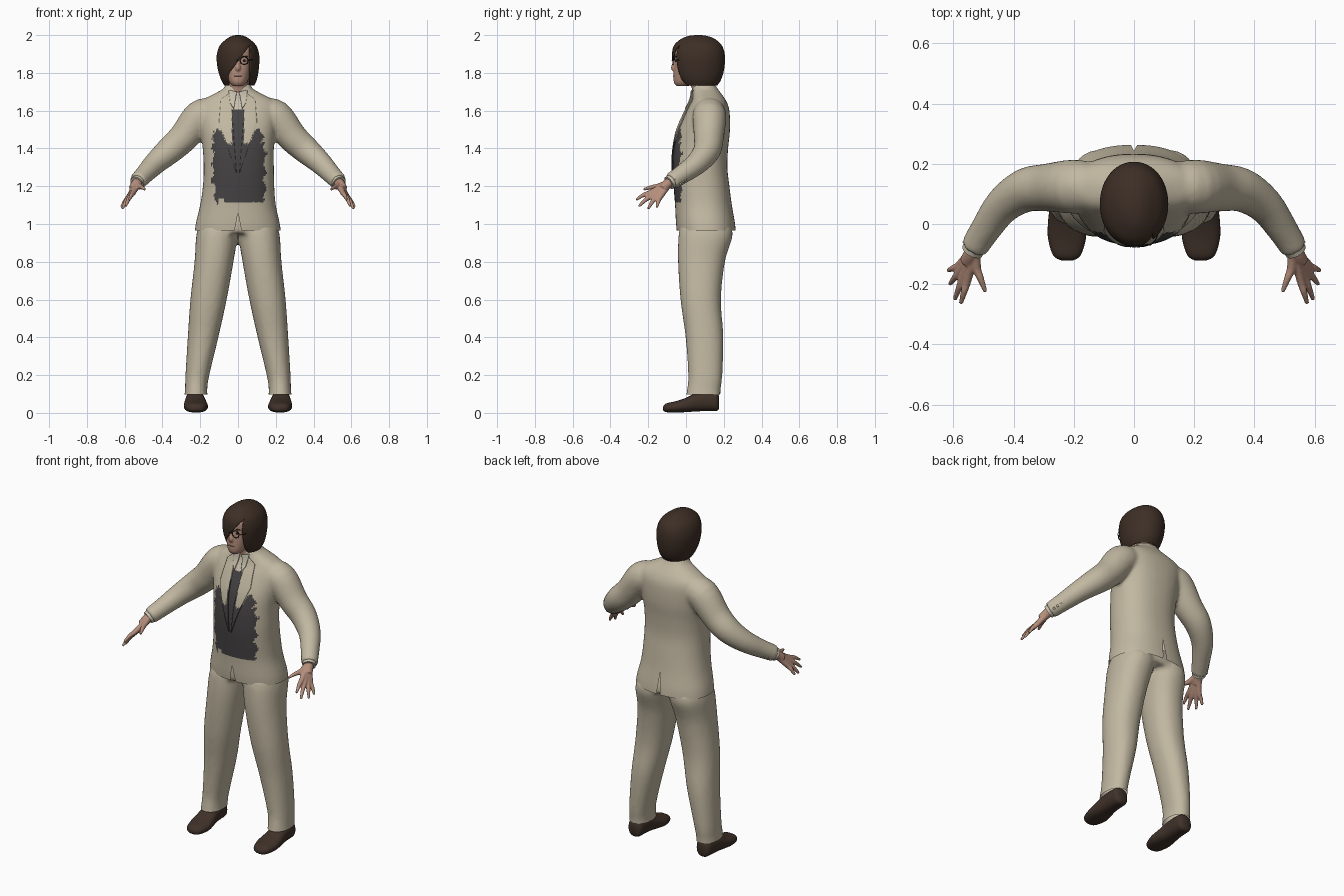
import bpy, bmesh, math, random
from mathutils import Vector
from mathutils.bvhtree import BVHTree

if "Cube" in bpy.data.objects:
    bpy.data.objects.remove(bpy.data.objects["Cube"])

random.seed(4)
COLOURS = {"beige_cloth": (.54, .48, .36), "cream_shirt": (.58, .53, .42), "charcoal": (.062, .057, .058),
           "brown_hair": (.047, .028, .019), "brown_leather": (.05, .031, .022), "skin": (.46, .27, .20),
           "black_frame": (.012, .01, .01), "eye_white": (.5, .42, .36), "lip": (.25, .11, .085)}
MAT = {}
for key, c in COLOURS.items():
    MAT[key] = bpy.data.materials.new(key)
    MAT[key].diffuse_color = (*c, 1)


def smooth(rows, k=5):
    """Catmull-Rom resampling of a table of section rows."""
    out = []
    for i in range(len(rows) - 1):
        a, b, c, d = rows[max(i - 1, 0)], rows[i], rows[i + 1], rows[min(i + 2, len(rows) - 1)]
        for j in range(k):
            t = j / k
            out.append([.5 * (2*q + (r - p)*t + (2*p - 5*q + 4*r - s)*t*t + (3*q - p - 3*r + s)*t**3)
                        for p, q, r, s in zip(a, b, c, d)])
    return out + [list(rows[-1])]


def loft(bm, rings, caps=True):
    vs = [[bm.verts.new(p) for p in ring] for ring in rings]
    n = len(vs[0])
    for a, b in zip(vs, vs[1:]):
        for i in range(n):
            bm.faces.new((a[i], a[(i + 1) % n], b[(i + 1) % n], b[i]))
    if caps:
        bm.faces.new(vs[0])
        bm.faces.new(vs[-1])


def sections(bm, rows, axis="Z", p=2.0, n=40, caps=True, side=1):
    """Loft through super-ellipses; row = position, a0, a1, b0, b1."""
    rings = []
    for pos, a0, a1, b0, b1 in smooth(rows):
        ring = []
        for i in range(n):
            t = 2 * math.pi * i / n
            c, s = math.cos(t), math.sin(t)
            a = (a0 + a1)/2 + (a1 - a0)/2 * math.copysign(abs(c)**(2/p), c)
            b = (b0 + b1)/2 + (b1 - b0)/2 * math.copysign(abs(s)**(2/p), s)
            ring.append((a * side, b, pos) if axis == "Z" else (a * side, pos, b))
        rings.append(ring)
    loft(bm, rings, caps)


def tube(bm, rows, n=12, side=1, k=4):
    """Round tube along a path; row = x, y, z, radius."""
    rows = smooth(rows, k)
    pts = [Vector((r[0] * side, r[1], r[2])) for r in rows]
    rings = []
    for i, r in enumerate(rows):
        t = (pts[min(i + 1, len(pts) - 1)] - pts[max(i - 1, 0)]).normalized()
        u = t.cross(Vector((.05, .3, 1))).normalized()
        v = t.cross(u)
        rings.append([pts[i] + r[3] * (math.cos(2*math.pi*j/n)*u + math.sin(2*math.pi*j/n)*v) for j in range(n)])
    loft(bm, rings)


def finish(name, bm, mats, rule=None, angle=50):
    bmesh.ops.recalc_face_normals(bm, faces=bm.faces[:])
    me = bpy.data.meshes.new(name)
    bm.to_mesh(me)
    bm.free()
    ob = bpy.data.objects.new(name, me)
    bpy.context.collection.objects.link(ob)
    for m in mats:
        me.materials.append(MAT[m])
    if rule:
        for f in me.polygons:
            f.material_index = rule(f.center)
    bpy.ops.object.select_all(action='DESELECT')
    ob.select_set(True)
    bpy.context.view_layer.objects.active = ob
    bpy.ops.object.shade_smooth_by_angle(angle=math.radians(angle))
    return ob


def fuse(bm, voxel, iterations):
    """Merge overlapping closed volumes into one soft surface."""
    ob = finish("fuse_helper", bm, [])
    m = ob.modifiers.new("merge", 'REMESH')
    m.mode, m.voxel_size = 'VOXEL', voxel
    s = ob.modifiers.new("soften", 'SMOOTH')
    s.factor, s.iterations = .5, iterations
    me = bpy.data.meshes.new_from_object(ob.evaluated_get(bpy.context.evaluated_depsgraph_get()))
    out = bmesh.new()
    out.from_mesh(me)
    bpy.data.objects.remove(ob)
    bpy.data.meshes.remove(me)
    return out


def cut(bm, co, no, clear=False):
    bmesh.ops.bisect_plane(bm, geom=bm.verts[:] + bm.edges[:] + bm.faces[:], plane_co=co, plane_no=no,
                           clear_inner=clear)


def drop(bm, test):
    dead = [f for f in bm.faces if test(f.calc_center_median())]
    bmesh.ops.delete(bm, geom=dead, context='FACES')


# Jacket: body and both sleeves fused together
bm = bmesh.new()
sections(bm, [(.93, -.232, .23, -.045, .265), (1.0, -.224, .222, -.053, .26), (1.1, -.201, .2, -.058, .243),
              (1.2, -.186, .192, -.066, .23), (1.3, -.182, .19, -.071, .219), (1.4, -.187, .19, -.066, .223),
              (1.5, -.2, .2, -.046, .233), (1.6, -.21, .21, -.002, .23), (1.65, -.196, .196, .025, .214),
              (1.69, -.125, .125, .035, .187), (1.715, -.08, .08, .035, .168), (1.74, -.066, .066, .04, .155)], p=2.3)
for s in (1, -1):
    tube(bm, [(.13, .122, 1.585, .08), (.2, .124, 1.567, .09), (.285, .121, 1.462, .08), (.36, .112, 1.392, .073),
              (.435, .062, 1.325, .061), (.493, -.018, 1.265, .051), (.532, -.08, 1.225, .046)], 24, s)
jacket = fuse(bm, .01, 6)
cut(jacket, (0, 0, .965), (0, 0, 1), True)
# Back vent and front cutaway
for top, half, sign in ((1.1, .012, 1), (1.06, .018, -1)):
    for s in (1, -1):
        cut(jacket, (0, 0, top), Vector((s * (top - .965), 0, half)))
    drop(jacket, lambda c: (c.y - .1) * sign > 0 and abs(c.x) < half * (top - c.z) / (top - .965))
surface = BVHTree.FromBMesh(jacket)


def cloth(c):
    """0 beige, 1 charcoal front panel with ragged edge, 2 shirt opening."""
    if c.y > .07 or abs(c.x) > .17:
        return 0
    if c.z > 1.605:
        return 2 if abs(c.x) < .012 + (c.z - 1.6) * .4 else 0
    rag = .008 * math.sin(c.z * 70) + random.uniform(-.006, .006)
    x = abs(c.x)
    # Beige lapel tongues reach down beside the centre strip
    if c.z > 1.43 + rag and x > .032:
        outer = .06 + .035 * min(1, (c.z - 1.43) / .07)
        if x < outer or c.z > 1.51 + rag or x > .128 + rag:
            return 0
        return 1
    if c.z > 1.5:
        return int(x < .036)
    low = 1.112 if c.x > -.07 else 1.14 if c.x > -.105 else 1.085
    left = -.112 - .02 * min(1, max(0, c.z - 1.12) / .1)
    return int(left + rag < c.x < .142 + rag and c.z > low + rag * .8)


CLOTH = ["beige_cloth", "charcoal", "cream_shirt"]
finish("jacket", jacket, CLOTH, cloth)


def plate(name, quad, mats, rule=None, lift=.004, nu=8, nv=16):
    """Thin quad patch draped on the jacket front; corners are x, z."""
    bm = bmesh.new()
    a, b, c, d = (Vector(q) for q in quad)
    grid = []
    for j in range(nv + 1):
        row = []
        for i in range(nu + 1):
            q = a.lerp(b, i / nu).lerp(d.lerp(c, i / nu), j / nv)
            hit = surface.ray_cast(Vector((q.x, -1, q.y)), Vector((0, 1, 0)))[0]
            row.append(bm.verts.new((q.x, (hit.y if hit else .03) - lift, q.y)))
        grid.append(row)
    for j in range(nv):
        for i in range(nu):
            bm.faces.new((grid[j][i], grid[j][i+1], grid[j+1][i+1], grid[j+1][i]))
    ob = finish(name, bm, mats, rule)
    m = ob.modifiers.new("thickness", 'SOLIDIFY')
    m.thickness, m.offset = .006, 0


for s, side in ((1, "left"), (-1, "right")):
    plate(side + "_lapel", [(s*.04, 1.695), (s*.09, 1.66), (s*.1, 1.54), (s*.008, 1.27)], CLOTH, cloth,
          nu=14, nv=40)
    plate(side + "_shirt_collar", [(s*.006, 1.70), (s*.05, 1.71), (s*.042, 1.64), (s*.022, 1.61)],
          ["cream_shirt"], lift=.008)

    # Shirt cuff and sleeve buttons
    bm = bmesh.new()
    tube(bm, [(.517, -.055, 1.24, .038), (.537, -.09, 1.217, .037)], 20, s)
    finish(side + "_shirt_cuff", bm, ["cream_shirt"])
    bm = bmesh.new()
    for i in range(3):
        ball = bmesh.ops.create_uvsphere(bm, u_segments=8, v_segments=6, radius=.007)["verts"]
        bmesh.ops.translate(bm, verts=ball, vec=(s * (.545 - i*.011), -.03 + i*.017, 1.212 + i*.013))
    finish(side + "_sleeve_buttons", bm, ["beige_cloth"])

    # Hand: palm, four fingers and thumb fused
    bm = bmesh.new()
    wrist = (.528, -.08, 1.225)
    knuckles = [(.553, -.185, 1.168), (.566, -.174, 1.154), (.576, -.155, 1.145), (.58, -.137, 1.142)]
    tips = [(.575, -.264, 1.128), (.595, -.25, 1.093), (.612, -.2, 1.08), (.618, -.155, 1.088)]
    tube(bm, [(.52, -.06, 1.237, .028), (.54, -.1, 1.21, .027), (.555, -.125, 1.185, .025)], 12, s)
    for k, t in zip(knuckles, tips):
        mid = [(a + b) / 2 for a, b in zip(k, t)]
        mid[2] += .006
        tube(bm, [(*wrist, .018), (*k, .0145), (*mid, .0115), (*t, .007)], 10, s)
    tube(bm, [(*wrist, .018), (.523, -.145, 1.2, .0155), (.51, -.18, 1.195, .012), (.493, -.225, 1.183, .007)], 10, s)
    finish(side + "_hand", fuse(bm, .0045, 3), ["skin"], angle=80)

    # Shoe
    bm = bmesh.new()
    sections(bm, [(-.122, .205, .238, .014, .032), (-.105, .178, .268, .004, .05), (-.05, .16, .285, .002, .063),
                  (0, .163, .286, .004, .08), (.06, .174, .28, .008, .108), (.12, .178, .276, .01, .115),
                  (.16, .184, .27, .01, .11), (.174, .2, .255, .02, .09)], "Y", 2.4, 28, side=s)
    finish(side + "_shoe", bm, ["brown_leather"])

# Trousers: hips and both legs fused
bm = bmesh.new()
sections(bm, [(.95, -.21, .21, -.03, .24), (1.0, -.2, .2, -.035, .235), (1.06, -.18, .18, -.03, .215)], p=2.3)
for s in (1, -1):
    sections(bm, [(.07, .158, .287, -.004, .182), (.12, .163, .281, .005, .183), (.2, .152, .278, .012, .192),
                  (.4, .104, .266, -.002, .198), (.6, .06, .252, -.029, .185), (.8, .024, .23, -.042, .206),
                  (.93, .003, .222, -.04, .245), (.99, .0, .208, -.03, .24)], p=2.2, side=s)
trousers = fuse(bm, .012, 4)
cut(trousers, (0, 0, .098), (0, 0, 1), True)
finish("trousers", trousers, ["beige_cloth"])

# Neck, head and nose
bm = bmesh.new()
tube(bm, [(0, .1, 1.62, .056), (0, .085, 1.72, .054), (0, .07, 1.80, .055)], 24)
sections(bm, [(1.73, -.026, .026, -.05, .01), (1.75, -.046, .046, -.064, .06), (1.79, -.066, .066, -.066, .13),
              (1.87, -.085, .085, -.059, .16), (1.93, -.084, .084, -.052, .155), (1.97, -.045, .045, 0, .12)], p=2.2)
tube(bm, [(0, -.045, 1.885, .008), (0, -.062, 1.85, .011), (0, -.066, 1.825, .014), (0, -.06, 1.813, .01)], 10)
finish("head", fuse(bm, .0055, 3), ["skin"], angle=80)

# Bobbed hair with a diagonal fringe opening
bm = bmesh.new()
sections(bm, [(1.732, -.072, .085, -.02, .165), (1.765, -.09, .1, -.046, .186), (1.82, -.107, .11, -.066, .202),
              (1.89, -.113, .113, -.074, .206), (1.945, -.096, .096, -.064, .19), (1.98, -.06, .06, -.025, .152),
              (1.996, -.03, .03, .015, .11), (2.0, -.008, .008, .055, .075)], p=2.05, n=48)
drop(bm, lambda c: c.z < 1.7321)
fringe = Vector((-.145, 0, .108))
cut(bm, (-.05, 0, 1.8), (1, 0, 0))
cut(bm, (.064, 0, 1.8), (1, 0, 0))
cut(bm, (-.05, 0, 1.795), fringe)
drop(bm, lambda c: c.y < .03 and -.05 < c.x < .064 and (c - Vector((-.05, c.y, 1.795))).dot(fringe) < 0)
hair = finish("hair", bm, ["brown_hair"])
m = hair.modifiers.new("thickness", 'SOLIDIFY')
m.thickness, m.offset = .01, -1


def blob(name, mat, loc, size):
    bm = bmesh.new()
    bmesh.ops.create_uvsphere(bm, u_segments=16, v_segments=10, radius=1)
    bmesh.ops.scale(bm, verts=bm.verts[:], vec=size)
    bmesh.ops.translate(bm, verts=bm.verts[:], vec=loc)
    finish(name, bm, [mat])


# Eye, brow, mouth and round spectacles
blob("eye_white", "eye_white", (.033, -.052, 1.865), (.012, .005, .006))
blob("iris", "black_frame", (.033, -.055, 1.865), (.0065, .004, .0065))
blob("eyebrow", "brown_hair", (.034, -.051, 1.887), (.018, .005, .003))
blob("mouth", "lip", (0, -.064, 1.784), (.022, .005, .0035))
bm = bmesh.new()
ring = [(.033 + .021 * math.cos(i * math.pi / 12), -.069, 1.865 + .021 * math.sin(i * math.pi / 12), .0025)
        for i in range(25)]
tube(bm, ring, 6, k=1)
tube(bm, [(.054, -.069, 1.868, .002), (.075, -.045, 1.868, .002), (.088, .03, 1.868, .002)], 6)
tube(bm, [(.012, -.069, 1.866, .002), (0, -.074, 1.868, .002), (-.012, -.069, 1.866, .002)], 6)
finish("spectacles", bm, ["black_frame"])

for m in bpy.data.materials:
    if m.users and not m.is_grease_pencil:
        m.use_nodes = True
        m.node_tree.nodes["Principled BSDF"].inputs["Base Color"].default_value = m.diffuse_color
